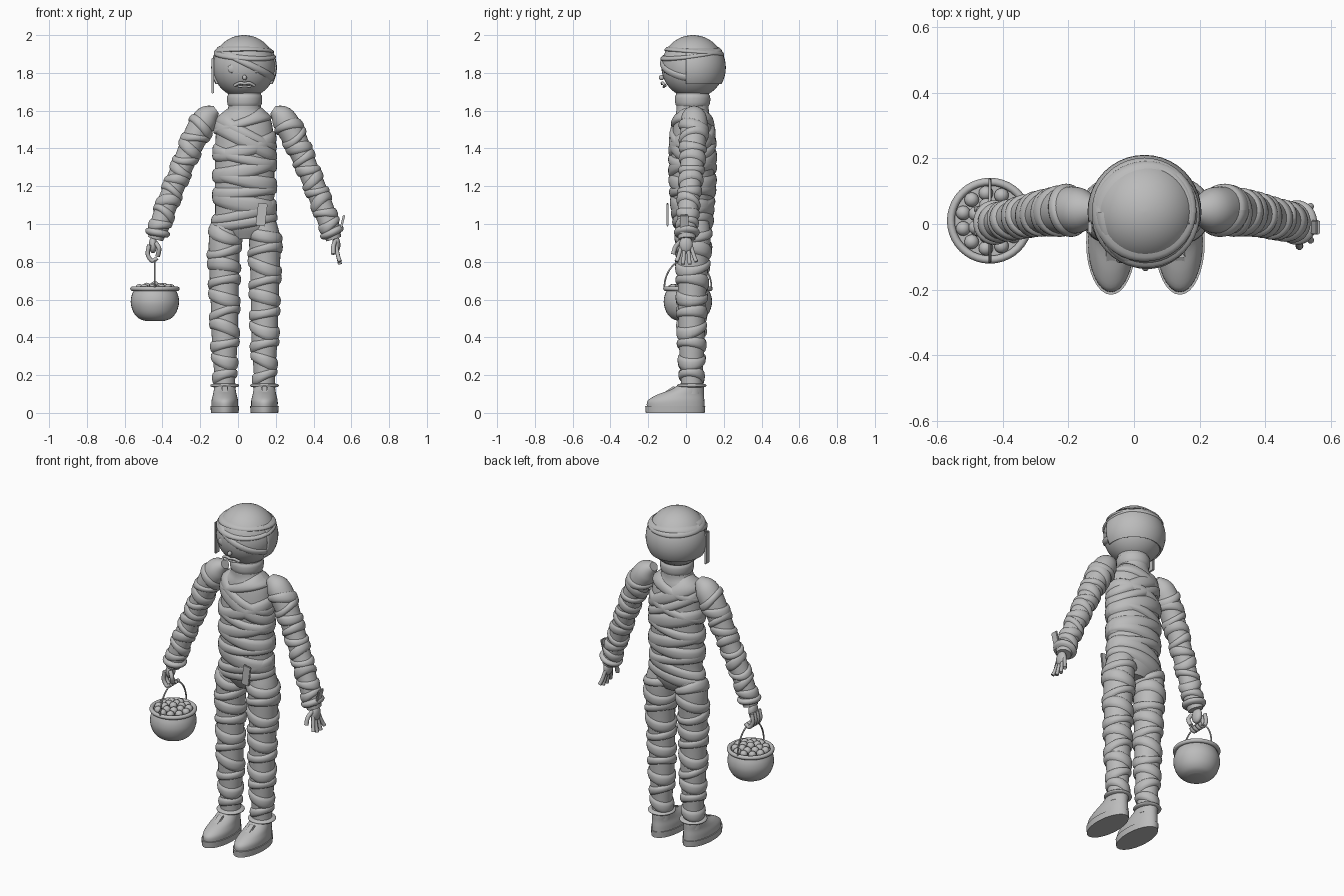
import bpy, bmesh, math, random
from mathutils import Vector

random.seed(4)
if "Cube" in bpy.data.objects:
    bpy.data.objects.remove(bpy.data.objects["Cube"])
CX = 0.035  # body centre line
UP = Vector((0, 0, 1))

grey = bpy.data.materials.new("plain grey")
grey.use_nodes = True
grey.diffuse_color = (0.5, 0.5, 0.5, 1)
grey.node_tree.nodes["Principled BSDF"].inputs["Base Color"].default_value = (0.5, 0.5, 0.5, 1)


def finish(name, bm, angle=40):
    bmesh.ops.recalc_face_normals(bm, faces=bm.faces)
    mesh = bpy.data.meshes.new(name)
    bm.to_mesh(mesh)
    bm.free()
    mesh.materials.append(grey)
    ob = bpy.data.objects.new(name, mesh)
    bpy.context.collection.objects.link(ob)
    bpy.ops.object.select_all(action='DESELECT')
    ob.select_set(True)
    bpy.context.view_layer.objects.active = ob
    bpy.ops.object.shade_smooth_by_angle(angle=math.radians(angle))
    return ob


def skin(name, rows, closed=True, caps=True, angle=40):
    """Surface through rows of points."""
    bm = bmesh.new()
    rings = [[bm.verts.new(p) for p in row] for row in rows]
    n = len(rings[0])
    for a, b in zip(rings, rings[1:]):
        for i in range(n if closed else n - 1):
            j = (i + 1) % n
            bm.faces.new((a[i], a[j], b[j], b[i]))
    if caps:
        bm.faces.new(rings[0])
        bm.faces.new(rings[-1])
    return finish(name, bm, angle)


class Limb:
    """Tapering form along a spine; keys are x, y, z, rx, ry from bottom to top."""
    def __init__(self, keys, steps=4, upright=False):
        fine = []
        for i in range(len(keys) - 1):
            k = [keys[max(0, min(len(keys) - 1, i + d))] for d in (-1, 0, 1, 2)]
            for j in range(steps):
                t = j / steps
                fine.append([0.5 * (2 * b + (c - a) * t + (2 * a - 5 * b + 4 * c - d) * t * t
                                    + (3 * b - a - 3 * c + d) * t ** 3) for a, b, c, d in zip(*k)])
        fine.append(list(keys[-1]))
        self.keys = fine
        self.pos = [Vector(k[:3]) for k in fine]
        last = len(fine) - 1
        self.axes = [UP if upright else (self.pos[min(i + 1, last)] - self.pos[max(i - 1, 0)]).normalized()
                     for i in range(last + 1)]
        self.len = [0]
        for a, b in zip(self.pos, self.pos[1:]):
            self.len.append(self.len[-1] + (b - a).length)

    def point(self, s, ang, out=0):
        s = max(0, min(self.len[-1] * 0.9999, s))
        i = max(j for j in range(len(self.len) - 1) if self.len[j] <= s)
        t = (s - self.len[i]) / (self.len[i + 1] - self.len[i])
        rx, ry = (self.keys[i][c] * (1 - t) + self.keys[i + 1][c] * t + out for c in (3, 4))
        turn = UP.rotation_difference(self.axes[i].lerp(self.axes[i + 1], t))
        return self.pos[i].lerp(self.pos[i + 1], t) + turn @ Vector((rx * math.cos(ang), ry * math.sin(ang), 0))

    def body(self, name, n=32):
        return skin(name, [[self.point(s, math.tau * i / n) for i in range(n)] for s in self.len])

    def wrap(self, name, s, w, t=0.016, tilt=0, phase=0, start=0, end=360, vary=0.25):
        """Bandage with a rounded section; tilt raises the side facing the phase angle."""
        full = end - start == 360
        n = 40
        rows = []
        for i in range(n if full else n + 1):
            a = math.radians(start + (end - start) * i / n)
            lean = tilt * math.cos(a - math.radians(phase))
            half = w * (1 + vary * math.cos(a + s * 40))
            rows.append([self.point(s + lean + half * u / 3, a, t * math.sqrt(1 - (u / 3) ** 2) - 0.004)
                         for u in range(-3, 4)])
        if full:
            rows.append(rows[0])
        return skin(name, rows, closed=False, caps=False, angle=60)


def ball(name, loc, size):
    bm = bmesh.new()
    bmesh.ops.create_uvsphere(bm, u_segments=20, v_segments=12, radius=1)
    bmesh.ops.scale(bm, vec=size, verts=bm.verts)
    bmesh.ops.translate(bm, vec=loc, verts=bm.verts)
    return finish(name, bm)


def tube(name, pts, r):
    return Limb([(*p, r, r) for p in reversed(pts)]).body(name, 10)


def strip(name, loc, size, rot=(0, 0, 0)):
    bm = bmesh.new()
    bmesh.ops.create_cube(bm, size=1)
    bmesh.ops.scale(bm, vec=size, verts=bm.verts)
    bmesh.ops.bevel(bm, geom=bm.edges[:], offset=min(size) * 0.3, segments=2, affect='EDGES')
    ob = finish(name, bm)
    ob.location, ob.rotation_euler = loc, rot
    return ob


# Torso and its wraps: height, half width, tilt, phase
torso = Limb([(CX, 0.04, 0.92, 0.09, 0.06), (CX, 0.04, 0.98, 0.165, 0.09), (CX, 0.035, 1.06, 0.156, 0.1),
              (CX, 0.035, 1.2, 0.158, 0.112), (CX, 0.035, 1.35, 0.157, 0.115), (CX, 0.035, 1.48, 0.152, 0.108),
              (CX, 0.035, 1.56, 0.135, 0.095), (CX, 0.035, 1.61, 0.088, 0.085), (CX, 0.035, 1.7, 0.088, 0.088)])
torso.body("torso")
for i, (z, w, tilt, phase) in enumerate([
        (1.01, 0.035, 0.03, 0), (1.06, 0.035, 0.035, 10), (1.11, 0.04, 0.03, 170), (1.17, 0.035, 0.015, 20),
        (1.23, 0.04, 0.03, 180), (1.29, 0.035, 0.035, 15), (1.35, 0.04, 0.04, 170), (1.41, 0.035, 0.05, 20),
        (1.44, 0.04, 0.08, 185), (1.49, 0.04, 0.08, 175), (1.54, 0.03, 0.045, 0)]):
    torso.wrap(f"torso_wrap_{i}", z - 0.92, w, 0.019, tilt, phase)
torso.wrap("neck_collar", 0.735, 0.035, 0.012, vary=0)
strip("waist_loose_end", (0.125, -0.098, 1.05), (0.05, 0.012, 0.12), (0, 0.12, 0))

# Legs, shoes and arms on both sides
for side, s in (("right", -1), ("left", 1)):
    def px(d):
        return CX + s * d
    leg = Limb([(px(0.105), 0.03, 0.1, 0.055, 0.055), (px(0.105), 0.03, 0.2, 0.056, 0.058),
                (px(0.105), 0.03, 0.38, 0.068, 0.068), (px(0.106), 0.03, 0.55, 0.072, 0.072),
                (px(0.108), 0.035, 0.75, 0.078, 0.08), (px(0.106), 0.04, 0.92, 0.083, 0.09),
                (px(0.09), 0.04, 1.02, 0.07, 0.08)])
    leg.body(side + "_leg")
    for i in range(10):
        leg.wrap(f"{side}_leg_wrap_{i}", 0.095 + i * 0.083, 0.031, 0.016, random.uniform(0.012, 0.03),
                 (180 if i % 2 else 0) + random.uniform(-50, 50))
    leg.wrap(side + "_ankle_ring", 0.045, 0.011, 0.026, vary=0)

    # Shoe upper, sole and tongue
    x = px(0.105)
    Limb([(x, -0.055, 0.03, 0.07, 0.152), (x, -0.053, 0.065, 0.07, 0.15), (x, -0.03, 0.095, 0.063, 0.125),
          (x, 0.005, 0.122, 0.058, 0.09), (x, 0.028, 0.15, 0.055, 0.066)], upright=True).body(side + "_shoe")
    Limb([(x, -0.057, 0, 0.073, 0.156), (x, -0.057, 0.036, 0.076, 0.159)], 1, True).body(side + "_sole")
    strip(side + "_shoe_tongue", (x, -0.1, 0.11), (0.036, 0.1, 0.015), (0.58, 0, 0))

    arm = Limb([(px(0.472), 0.005, 0.92, 0.04, 0.045), (px(0.45), 0.005, 0.99, 0.052, 0.052),
                (px(0.4), 0.015, 1.13, 0.055, 0.055), (px(0.335), 0.03, 1.29, 0.056, 0.06),
                (px(0.28), 0.037, 1.42, 0.062, 0.066), (px(0.235), 0.042, 1.51, 0.068, 0.072),
                (px(0.195), 0.042, 1.57, 0.062, 0.065), (px(0.15), 0.042, 1.605, 0.025, 0.03)])
    arm.body(side + "_arm")
    for i in range(10):
        arm.wrap(f"{side}_arm_wrap_{i}", 0.08 + i * 0.062, 0.026, 0.014, random.uniform(0.01, 0.025),
                 (180 if i % 2 else 0) + random.uniform(-50, 50))
    arm.wrap(side + "_cuff", 0.035, 0.02, 0.023, 0.006, 0, vary=0)
    ball(side + "_palm", (px(0.485), 0, 0.89), (0.022, 0.036, 0.045))

# Open left hand
for i in range(4):
    y = -0.036 + i * 0.025
    drop = 0.78 + 0.014 * abs(i - 1.5)
    tube(f"left_finger_{i}", [(0.52, y * 0.7, 0.88), (0.53, y * 1.1, 0.83), (0.54, y * 1.4, drop)], 0.0105)
tube("left_thumb", [(0.515, -0.025, 0.91), (0.505, -0.055, 0.88), (0.505, -0.068, 0.84)], 0.012)
strip("wrist_loose_end", (0.55, -0.01, 1.0), (0.012, 0.045, 0.1), (0, 0.25, 0))

# Right hand closed round the bucket handle
for i in range(4):
    y = -0.028 + i * 0.024
    tube(f"right_finger_{i}", [(-0.47, y, 0.89), (-0.478, y, 0.84), (-0.455, y, 0.805), (-0.428, y, 0.82)], 0.011)
tube("right_thumb", [(-0.435, -0.025, 0.9), (-0.418, -0.035, 0.87), (-0.425, -0.02, 0.83)], 0.012)

# Head with hood
R, HZ = 0.167, 1.833
head = Limb([(CX - 0.003, 0.037, HZ - R * math.cos(math.pi * k / 24),
              max(0.002, R * math.sin(math.pi * k / 24)), max(0.002, R * math.sin(math.pi * k / 24)))
             for k in range(25)], 1, True)
head.body("head", 40)
bm = bmesh.new()
bmesh.ops.create_uvsphere(bm, u_segments=40, v_segments=24, radius=R + 0.007)
bmesh.ops.translate(bm, vec=(CX - 0.003, 0.037, HZ - 0.005), verts=bm.verts)
for co, no in (((0, 0, 0), (0, -1, 0)), ((0, 0, 1.74), (0, 0, -1)), ((0, 0, 1.93), (0, 0, 1))):
    bmesh.ops.bisect_plane(bm, geom=bm.verts[:] + bm.edges[:] + bm.faces[:], plane_co=co, plane_no=no, clear_outer=True)
hood = finish("hood", bm)
rim = hood.modifiers.new("thickness", 'SOLIDIFY')
rim.thickness = 0.012

# Head bandages
low = HZ - R
head.wrap("brow_wrap", 1.915 - low, 0.016, 0.016, 0.012, 270)
head.wrap("crown_wrap", 1.9 - low, 0.016, 0.015, 0.025, 120)
head.wrap("face_wrap", 1.85 - low, 0.018, 0.013, 0.08, 185, 180, 365)
strip("head_loose_end", (-0.134, -0.01, 1.785), (0.012, 0.04, 0.19))

# Face
for side, x in (("right", -0.03), ("left", 0.095)):
    ball(side + "_eye", (x, -0.112, 1.822), (0.025, 0.008, 0.022))
ball("nose", (CX, -0.13, 1.775), (0.012, 0.014, 0.014))
tube("upper_lip", [(-0.02, -0.11, 1.732), (0.01, -0.124, 1.747), (CX, -0.126, 1.743),
                   (0.06, -0.124, 1.747), (0.088, -0.11, 1.732)], 0.008)
tube("lower_lip", [(0, -0.112, 1.73), (CX, -0.118, 1.725), (0.07, -0.112, 1.73)], 0.006)

# Sweet bucket, lathed with an open mouth
BX, BY = -0.44, 0.01
Limb([(BX, BY, z, r, r) for z, r in ((0.487, 0.05), (0.5, 0.085), (0.53, 0.112), (0.575, 0.127),
                                     (0.615, 0.125), (0.65, 0.112))], upright=True).body("bucket")
bm = bmesh.new()
for i in range(40):
    a = math.tau * i / 40
    for j in range(10):
        b = math.tau * j / 10
        r = 0.119 + 0.012 * math.cos(b)
        bm.verts.new((BX + r * math.cos(a), BY + r * math.sin(a), 0.657 + 0.012 * math.sin(b)))
bm.verts.ensure_lookup_table()
for i in range(40):
    for j in range(10):
        k, m = (i + 1) % 40, (j + 1) % 10
        bm.faces.new([bm.verts[v] for v in (i * 10 + j, k * 10 + j, k * 10 + m, i * 10 + m)])
finish("bucket_rim", bm)
for ring, (count, r, z) in enumerate(((11, 0.085, 0.66), (7, 0.048, 0.667), (1, 0, 0.675))):
    for i in range(count):
        a = math.tau * i / count
        ball(f"sweet_{ring}_{i}", (BX + r * math.cos(a), BY + r * math.sin(a), z), (0.022,) * 3)
tube("bucket_handle", [(BX, BY + 0.125 * math.cos(math.pi * k / 16), 0.66 + 0.155 * math.sin(math.pi * k / 16))
                       for k in range(17)], 0.0045)
